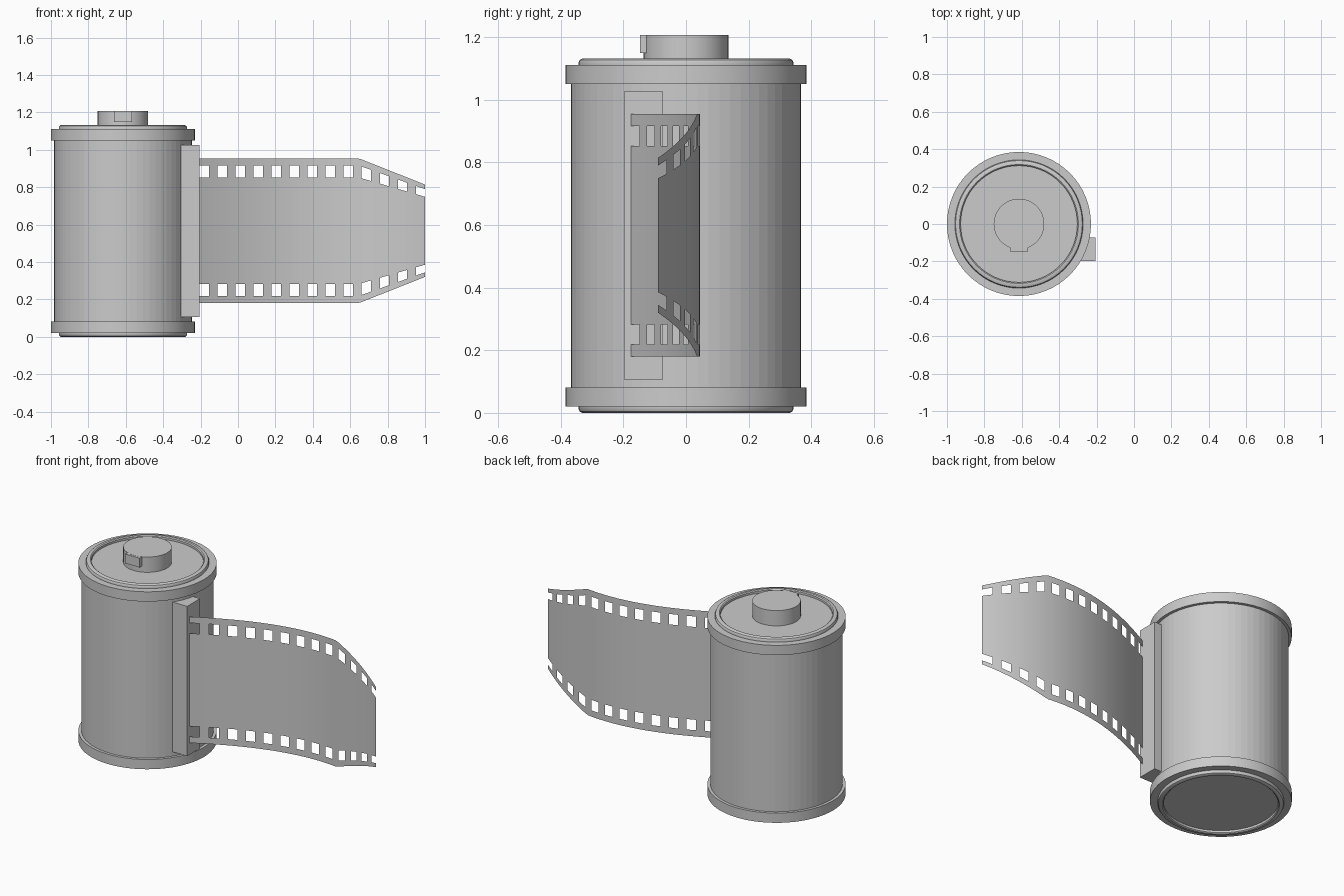
import bpy, bmesh, math

if "Cube" in bpy.data.objects:
    bpy.data.objects.remove(bpy.data.objects["Cube"])

CX = -0.615      # canister axis
SEG = 64

mat = bpy.data.materials.new("light_grey")
mat.diffuse_color = (0.6, 0.6, 0.6, 1)
mat.use_nodes = True
mat.node_tree.nodes["Principled BSDF"].inputs["Base Color"].default_value = mat.diffuse_color


def finish(name, bm, smooth=None):
    me = bpy.data.meshes.new(name)
    bm.to_mesh(me)
    bm.free()
    me.materials.append(mat)
    ob = bpy.data.objects.new(name, me)
    bpy.context.collection.objects.link(ob)
    if smooth is not None:
        bpy.ops.object.select_all(action='DESELECT')
        ob.select_set(True)
        bpy.context.view_layer.objects.active = ob
        bpy.ops.object.shade_smooth_by_angle(angle=math.radians(smooth))
    return ob


def lathe(name, profile, smooth=None):
    """Spin an (r, z) profile about the canister axis."""
    bm = bmesh.new()
    vs = [bm.verts.new((CX + r, 0, z)) for r, z in profile]
    es = [bm.edges.new(p) for p in zip(vs, vs[1:])]
    bmesh.ops.spin(bm, geom=vs + es, cent=(CX, 0, 0), axis=(0, 0, 1),
                   angle=math.tau, steps=SEG, use_duplicate=False)
    bmesh.ops.remove_doubles(bm, verts=bm.verts, dist=1e-4)
    bmesh.ops.recalc_face_normals(bm, faces=bm.faces)
    return finish(name, bm, smooth)


def box(name, x0, x1, y0, y1, z0, z1):
    bm = bmesh.new()
    bmesh.ops.create_cube(bm, size=1)
    for v in bm.verts:
        v.co = ((x0 + x1) / 2 + v.co.x * (x1 - x0),
                (y0 + y1) / 2 + v.co.y * (y1 - y0),
                (z0 + z1) / 2 + v.co.z * (z1 - z0))
    return finish(name, bm)


# canister shell
lathe("canister_body", [(0.368, 0.05), (0.368, 1.08)])

# end caps: rim, raised rounded ridge and recessed disc, mirrored top to bottom
cap = [(0, 0.018), (0.312, 0.018), (0.312, 0.005), (0.318, 0), (0.332, 0),
       (0.339, 0.004), (0.343, 0.012), (0.343, 0.021), (0.385, 0.021),
       (0.385, 0.081), (0.366, 0.081)]
lathe("bottom_cap", cap, 30)
lathe("top_cap", [(r, 1.132 - z) for r, z in cap], 30)

# spool knob and its key
lathe("spool_knob", [(0, 1.208), (0.135, 1.208), (0.135, 1.1), (0, 1.1)], 30)
box("knob_key", CX - 0.049, CX + 0.049, -0.147, -0.08, 1.15, 1.207)

# light-trap lip where the film comes out
box("film_slot_lip", -0.36, -0.207, -0.198, -0.073, 0.107, 1.027)

# film leader: curved sheet with two rows of open perforations and a tapered end
PITCH, HOLE, START = 0.0964, 0.05, -0.206
ZMID = 0.5675
ROWS = [-0.3875, -0.349, -0.285, 0.285, 0.349, 0.3875]


def film_point(x, dz):
    u = (x + 0.205) / 1.205
    y = -0.175 + 0.66 * u - 0.365 * u * u - 0.21 * u ** 3
    taper = 1 - 0.363 * max(0, x - 0.645) / 0.355
    return (x, y, ZMID + dz * taper)


columns = []
for k in range(13):
    x = START + k * PITCH
    columns += [(x, True), (x + HOLE / 2, True),
                (x + HOLE, False), (x + (HOLE + PITCH) / 2, False)]
columns = columns[:-1]
columns[-1] = (1.0, False)

bm = bmesh.new()
grid = [[bm.verts.new(film_point(x, dz)) for dz in ROWS] for x, _ in columns]
for i in range(len(columns) - 1):
    for j in range(len(ROWS) - 1):
        if columns[i][1] and j in (1, 3):
            continue
        bm.faces.new((grid[i][j], grid[i + 1][j], grid[i + 1][j + 1], grid[i][j + 1]))
finish("film_leader", bm, 30)
